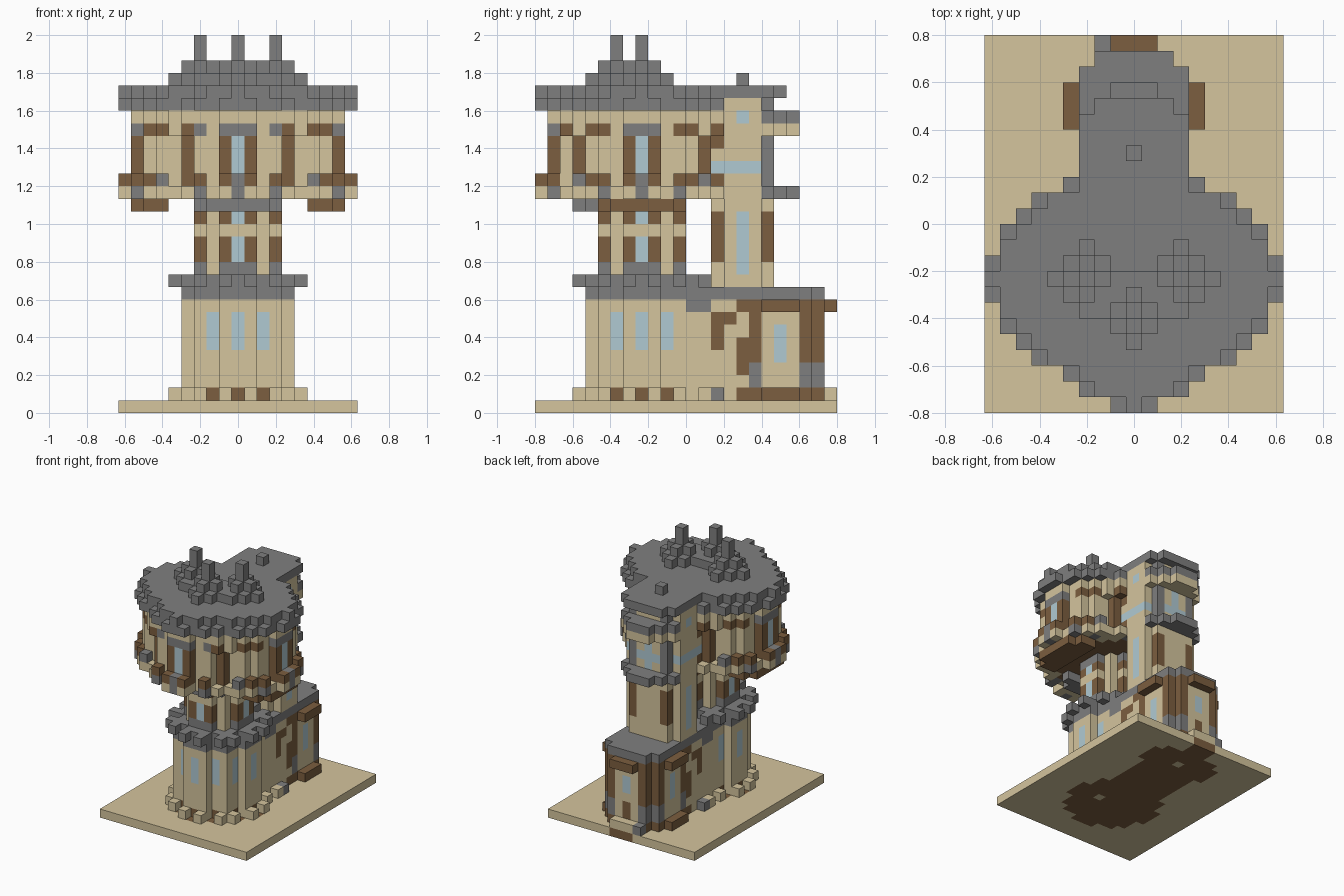
import bpy
import bmesh

cube = bpy.data.objects.get("Cube")
if cube:
    bpy.data.objects.remove(cube, do_unlink=True)

UNIT = 2 / 30      # edge of one block
MID = 8            # row of the round tower's centre

COLOURS = {
    "sandstone": (0.66, 0.555, 0.338),
    "slate": (0.212, 0.212, 0.212),
    "timber": (0.2, 0.112, 0.05),
    "glass": (0.435, 0.59, 0.65),
}
SAND, SLATE, TIMBER, GLASS = COLOURS
materials = []
for label, rgb in COLOURS.items():
    mat = bpy.data.materials.new(label)
    mat.use_nodes = True
    mat.diffuse_color = (*rgb, 1)
    mat.node_tree.nodes["Principled BSDF"].inputs["Base Color"].default_value = (*rgb, 1)
    materials.append(mat)

# Half-widths of round plans, row by row from the centre outwards
ROOF_PLAN = [9, 9, 8, 8, 7, 6, 4, 3, 1]
HALL_PLAN = [8, 8, 7, 7, 6, 4, 3, 1]
EAVES_PLAN = [8, 8, 7, 7, 6, 5, 4, 1]
LEDGE_PLAN = [5, 5, 4, 4, 3, 1]
BASE_PLAN = [4, 4, 3, 3, 1]
NECK_PLAN = [3, 3, 2, 1]
HALL_CORE = [6, 6, 6, 5, 4, 3]

cells = {}
parts = {}


def within(plan, a, d):
    return d < len(plan) and a <= plan[d]


def part(name, rule, low, high):
    """Fill free blocks between two heights; rule(a, d, i, j, k) gives a colour."""
    own = parts.setdefault(name, [])
    for k in range(low, high + 1):
        for j in range(24):
            for i in range(-9, 10):
                if (i, j, k) in cells:
                    continue
                colour = rule(abs(i), abs(j - MID), i, j, k)
                if colour:
                    cells[i, j, k] = colour
                    own.append((i, j, k))


def build(name, own):
    bm = bmesh.new()
    verts = {}

    def vert(p):
        if p not in verts:
            verts[p] = bm.verts.new(((p[0] - 0.5) * UNIT, (p[1] - 12) * UNIT, p[2] * UNIT))
        return verts[p]

    for cell in own:
        for axis in range(3):
            for side in (0, 1):
                near = list(cell)
                near[axis] += 2 * side - 1
                if tuple(near) in cells:
                    continue
                u, v = (axis + 1) % 3, (axis + 2) % 3
                loop = []
                for du, dv in ((0, 0), (1, 0), (1, 1), (0, 1)):
                    p = list(cell)
                    p[axis] += side
                    p[u] += du
                    p[v] += dv
                    loop.append(vert(tuple(p)))
                face = bm.faces.new(loop if side else loop[::-1])
                face.material_index = list(COLOURS).index(cells[cell])
    mesh = bpy.data.meshes.new(name)
    bm.to_mesh(mesh)
    bm.free()
    for mat in materials:
        mesh.materials.append(mat)
    bpy.context.collection.objects.link(bpy.data.objects.new(name, mesh))


# Ground plate with timber foundations and a doorstep
def plate(a, d, i, j, k):
    if (i, j) in ((0, 19), (2, 8)):
        return SAND
    annex = (a <= 3 and 12 <= j <= 21) or (a == 4 and 18 <= j <= 20) or (a <= 1 and j > 21)
    return TIMBER if within(LEDGE_PLAN, a, d) or annex else SAND


# Round lower tower
def base_wall(a, d, i, j, k):
    if within(BASE_PLAN, a, d):
        even = min(a, d) in (0, 2)
        if k == 1 and even:
            return TIMBER
        return GLASS if even and 5 <= k <= 7 else SAND


def skirting(a, d, i, j, k):
    return SAND if (a, d) in ((1, 5), (3, 4), (4, 3), (5, 1)) else None


def base_roof(a, d, i, j, k):
    if k == 9:
        return SLATE if within(BASE_PLAN, a, d) else None
    notch = (a, d) in ((0, 5), (2, 4), (4, 2), (5, 0))
    return SLATE if within(LEDGE_PLAN, a, d) and not notch else None


# Rear annex
def annex_wall(a, d, i, j, k):
    if j < 12 or j > 22 or a > (2 if j == 22 else 3):
        return None
    if j < 16:
        if k == 8:
            return SLATE if j < 14 else SAND
        if k == 7 and j > 13 or j == 14 and k in (5, 6):
            return TIMBER
        return SLATE if k == 1 and j == 14 else SAND
    if k == 1 or k == 8:
        return TIMBER
    if j == 16:
        return TIMBER if 3 <= k <= 5 else SAND
    if j == 17:
        return SLATE if k < 4 else TIMBER
    if j < 21:
        return GLASS if j == 19 and 4 <= k <= 6 else SAND
    if j == 22 and a == 0:
        return TIMBER if k < 4 else GLASS if k in (5, 6) else SAND
    if j == 22 and a == 1:
        return SAND
    return SLATE if k < 4 else TIMBER


def link_skirting(a, d, i, j, k):
    if a == 4 and j in (13, 14):
        return SLATE if j == 14 else SAND


def annex_trim(a, d, i, j, k):
    return TIMBER if a == 4 and 18 <= j <= 20 else None


def door_canopy(a, d, i, j, k):
    return TIMBER if j == 23 and a < 2 else None


def annex_step(a, d, i, j, k):
    if j == 23 and a < 2:
        return SAND
    return SLATE if j == 23 and i == -2 else None


def annex_roof(a, d, i, j, k):
    return SLATE if 12 <= j <= 22 and a <= (2 if j == 22 else 3) else None


# Stair tower behind the main tower
def stair_wall(a, d, i, j, k):
    wide = j in (15, 16, 17) or (j == 14 and k > 17)
    if j < 14 or j > 18 or a > (3 if wide else 2):
        return None
    if j in (15, 16, 17):
        lit = j == 16 and (11 <= k <= 15 or k == 23) or k == 19
        return GLASS if a == 3 and lit else SAND
    if a == 2 and 12 <= k <= 15:
        return TIMBER
    if k < 18:
        return SAND
    if j == 18 and a < 2:
        return GLASS if k < 22 and (a == 0 or k == 19) else SAND
    if j == 14 and k < 22:
        return GLASS if k == 19 else SAND if k == 20 else TIMBER
    return SLATE


def stair_ledge(a, d, i, j, k):
    if (j == 20 and a < 2) or (j == 19 and a < 3) or (j == 18 and a == 3):
        return SAND if k == 22 else SLATE


def stair_roof(a, d, i, j, k):
    return SLATE if (14 <= j <= 18 and a < 4) or (j == 19 and a < 3) else None


# Slender neck
def neck(a, d, i, j, k):
    if not within(NECK_PLAN, a, d):
        return None
    if k == 11:
        return SLATE if max(a, d) == 3 else SAND
    if k == 14 or min(a, d) == 2:
        return SAND
    if k == 16:
        return SLATE
    return GLASS if min(a, d) == 0 else TIMBER


def front_balcony(a, d, i, j, k):
    return SLATE if (j == 4 and a < 4) or (j == 3 and a < 3) else None


def side_brackets(a, d, i, j, k):
    return TIMBER if 6 <= a <= 8 and d <= (2 if a == 8 else 3) else None


# Wide upper hall
def hall_floor(a, d, i, j, k):
    if within(HALL_CORE, a, d):
        return TIMBER
    if within(EAVES_PLAN, a, d):
        return SLATE if a in (3, 6) else SAND
    if within(ROOF_PLAN, a, d) and a not in (2, 5):
        return SLATE if a in (0, 3) or (a, d) in ((9, 0), (8, 3)) else SAND


def hall_sill(a, d, i, j, k):
    bay = a not in (2, 5) and (a, d) != (8, 2)
    if bay and within(ROOF_PLAN, a, d) and not within(EAVES_PLAN, a, d):
        return SLATE if a in (0, 6) or (a, d) == (9, 0) else TIMBER


def hall_wall(a, d, i, j, k):
    if not within(HALL_PLAN, a, d):
        return None
    if (a == 0 and d == 7) or (a == 8 and d == 0):
        return GLASS
    return TIMBER if a == 4 or d in (1, 7) else SAND


# Lintels over the bays, then a plain course under the roof
def hall_lintel(a, d, i, j, k):
    if not within(EAVES_PLAN, a, d):
        return None
    if a in (3, 8) or d in (1, 7):
        return SLATE
    return TIMBER if a in (4, 6, 7) and d > 2 else SAND


def hall_eaves(a, d, i, j, k):
    return SAND if within(EAVES_PLAN, a, d) else None


def hall_roof(a, d, i, j, k):
    corner = d > 0 and d != 2 and d < len(ROOF_PLAN) and a == ROOF_PLAN[d]
    return SLATE if within(ROOF_PLAN, a, d) and not (k == 25 and corner) else None


# Three stepped pinnacles
def pinnacles(a, d, i, j, k):
    reach = max(0, 28 - k)
    for x, y in ((-3, 8), (3, 8), (0, 6)):
        if abs(i - x) + abs(j - y) <= reach:
            return SLATE


def chimney(a, d, i, j, k):
    return SLATE if i == 0 and j == 16 else None


SCHEDULE = (
    ("ground_plate", plate, 0, 0), ("base_wall", base_wall, 1, 8),
    ("skirting_blocks", skirting, 1, 1), ("base_roof", base_roof, 9, 10),
    ("annex_wall", annex_wall, 1, 8), ("link_skirting", link_skirting, 1, 1),
    ("annex_plinth", annex_trim, 1, 1), ("annex_cornice", annex_trim, 8, 8),
    ("door_canopy", door_canopy, 8, 8), ("annex_step", annex_step, 1, 1),
    ("annex_roof", annex_roof, 9, 9), ("stair_wall", stair_wall, 10, 24),
    ("stair_ledges", stair_ledge, 17, 17), ("stair_ledges", stair_ledge, 22, 23),
    ("stair_roof", stair_roof, 25, 25), ("neck", neck, 11, 16),
    ("front_balcony", front_balcony, 16, 16), ("side_brackets", side_brackets, 16, 16),
    ("hall_floor", hall_floor, 17, 17), ("hall_sill", hall_sill, 18, 18),
    ("hall_wall", hall_wall, 18, 21), ("hall_lintel", hall_lintel, 22, 22),
    ("hall_eaves", hall_eaves, 23, 23), ("hall_roof", hall_roof, 24, 25),
    ("pinnacles", pinnacles, 26, 29), ("chimney", chimney, 26, 26),
)
for entry in SCHEDULE:
    part(*entry)
for name, own in parts.items():
    build(name, own)
